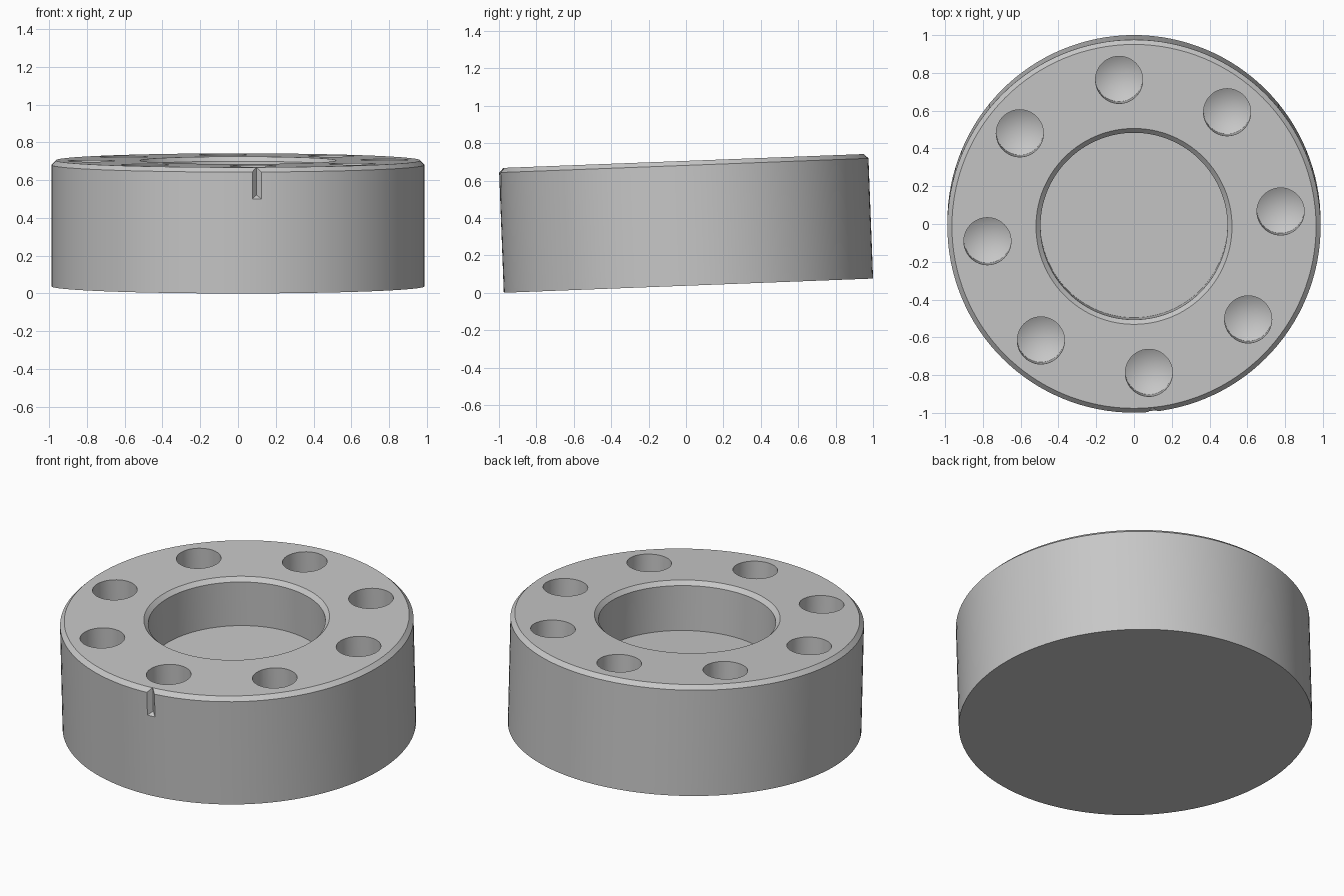
import bpy, bmesh
from math import radians, cos, sin, tau
from mathutils import Matrix, Vector

if "Cube" in bpy.data.objects:
    bpy.data.objects.remove(bpy.data.objects["Cube"])

R, H = 0.988, 0.667           # outer radius and height
BEVEL = 0.024
BORE, BORE_DEPTH = 0.495, 0.297
TILT = radians(2.2)
TURN = radians(5.8)           # spin of the hole pattern about the axis
SEGMENTS = 128

grey = bpy.data.materials.new("satin_grey")
grey.use_nodes = True
colour = (0.57, 0.57, 0.57, 1)
grey.diffuse_color = colour
grey.node_tree.nodes["Principled BSDF"].inputs["Base Color"].default_value = colour


def lathe(bm, profile, steps, matrix=Matrix()):
    """Spin an (r, z) profile around z, then place it."""
    verts = [bm.verts.new((r, 0, z)) for r, z in profile]
    edges = [bm.edges.new(pair) for pair in zip(verts, verts[1:])]
    before = set(bm.verts) - set(verts)
    bmesh.ops.spin(bm, geom=verts + edges, cent=(0, 0, 0), axis=(0, 0, 1),
                   angle=tau, steps=steps, use_duplicate=False)
    new = [v for v in bm.verts if v not in before]
    bmesh.ops.remove_doubles(bm, verts=new, dist=1e-5)
    new = [v for v in bm.verts if v not in before]
    bmesh.ops.transform(bm, matrix=matrix, verts=new)


def finish(bm, name):
    bmesh.ops.recalc_face_normals(bm, faces=bm.faces)
    mesh = bpy.data.meshes.new(name)
    bm.to_mesh(mesh)
    bm.free()
    obj = bpy.data.objects.new(name, mesh)
    mesh.materials.append(grey)
    bpy.context.collection.objects.link(obj)
    return obj


# Round body with a bevelled rim and a blind central bore
bm = bmesh.new()
floor = H - BORE_DEPTH
lathe(bm, [(0, 0), (R, 0), (R, H - BEVEL), (R - BEVEL, H), (BORE + BEVEL, H),
           (BORE, H - BEVEL), (BORE, floor), (0, floor)], SEGMENTS)
body = finish(bm, "round_body")

# Ring of eight drilled holes with conical ends
bm = bmesh.new()
hole, straight, tip = 0.125, 0.26, 0.075
for i in range(8):
    a = TURN + i * tau / 8
    place = Matrix.Translation((0.78 * cos(a), 0.78 * sin(a), H))
    lathe(bm, [(0, -straight - tip), (hole, -straight), (hole, 0.1), (0, 0.1)],
          48, place)

# V-shaped index notch on the front with a sloping end
deep, out = 0.025, 0.02
points = []
for top in (False, True):
    for x, r, z in ((0, R - deep, 0.52), (deep + out, R + out, 0.484),
                    (-deep - out, R + out, 0.484)):
        p = Vector((x, -r, H + 0.1 if top else z))
        points.append(bm.verts.new(Matrix.Rotation(TURN, 3, 'Z') @ p))
bmesh.ops.convex_hull(bm, input=points)
cutter = finish(bm, "hole_cutter")
cutter.hide_render = True

# Cut the holes and notch
cut = body.modifiers.new("cut", 'BOOLEAN')
cut.operation = 'DIFFERENCE'
cut.solver = 'EXACT'
cut.object = cutter
bpy.ops.object.select_all(action='DESELECT')
bpy.context.view_layer.objects.active = body
body.select_set(True)
bpy.ops.object.modifier_apply(modifier=cut.name)
bpy.data.objects.remove(cutter)

# Smooth walls, crisp edges, and the slight lean toward the front
bpy.ops.object.shade_smooth_by_angle(angle=radians(25))
body.rotation_euler.x = TILT
body.location = (0, 0.013, R * sin(TILT))
